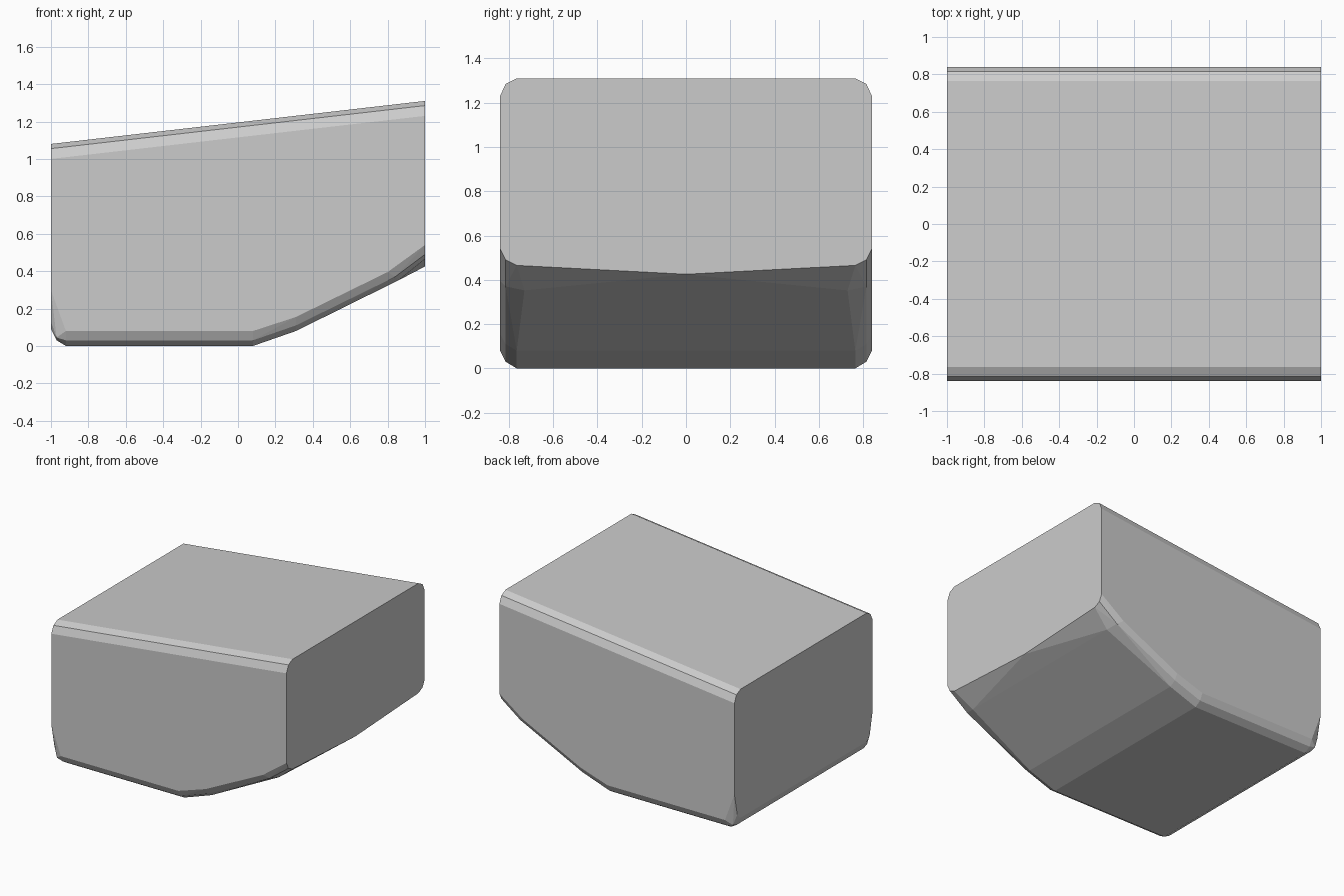
import bpy, bmesh

if "Cube" in bpy.data.objects:
    bpy.data.objects.remove(bpy.data.objects["Cube"])

# Half cross-section points per station along x: (y, z), mirrored across y
underside = {
    -1.00: [(0.84, 0.30), (0.805, 0.13), (0.77, 0.09)],
    -0.97: [(0.815, 0.045), (0.77, 0.03)],
    -0.92: [(0.84, 0.08), (0.815, 0.03), (0.765, 0.0)],
    0.08: [(0.84, 0.08), (0.815, 0.03), (0.765, 0.0)],
    0.31: [(0.84, 0.155), (0.815, 0.11), (0.765, 0.08)],
    0.80: [(0.84, 0.395)],
    0.84: [(0.815, 0.37)],
    0.86: [(0.73, 0.352)],
    1.00: [(0.84, 0.54), (0.815, 0.49), (0.765, 0.465), (0.0, 0.425)],
}
# Sloping roof with rounded long edges
roof = {x: [(0.84, z - 0.08), (0.815, z - 0.025), (0.765, z)]
        for x, z in ((-1.0, 1.08), (1.0, 1.31))}

# Faceted convex body wrapped around the stations
bm = bmesh.new()
for stations in (underside, roof):
    for x, profile in stations.items():
        for y, z in profile:
            for s in ((1, -1) if y else (1,)):
                bm.verts.new((x, s * y, z))
result = bmesh.ops.convex_hull(bm, input=bm.verts[:])
loose = [v for v in bm.verts if not v.link_faces]
bmesh.ops.delete(bm, geom=loose, context='VERTS')
bmesh.ops.dissolve_limit(bm, angle_limit=0.02, verts=bm.verts[:], edges=bm.edges[:])
bmesh.ops.recalc_face_normals(bm, faces=bm.faces[:])

mesh = bpy.data.meshes.new("wedge_body")
bm.to_mesh(mesh)
bm.free()
body = bpy.data.objects.new("wedge_body", mesh)
bpy.context.collection.objects.link(body)
